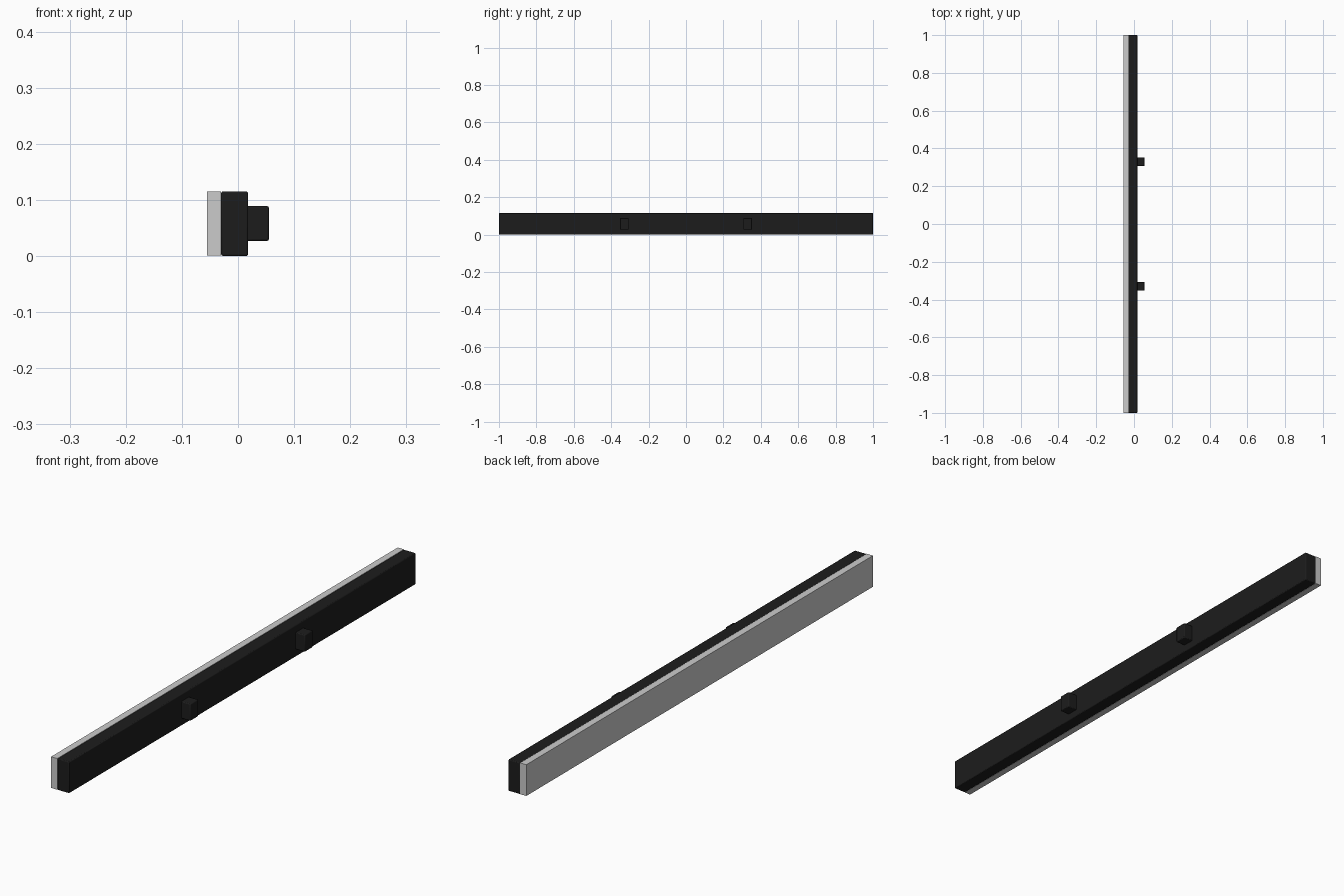
import bpy

if "Cube" in bpy.data.objects:
    bpy.data.objects.remove(bpy.data.objects["Cube"])


def material(name, rgb):
    m = bpy.data.materials.new(name)
    m.diffuse_color = (*rgb, 1)
    m.use_nodes = True
    m.node_tree.nodes["Principled BSDF"].inputs["Base Color"].default_value = m.diffuse_color
    return m


def box(name, lo, hi, mat=None, bevel=0.0):
    bpy.ops.mesh.primitive_cube_add(size=1, location=[(a + b) / 2 for a, b in zip(lo, hi)])
    ob = bpy.context.object
    ob.name = name
    ob.scale = [b - a for a, b in zip(lo, hi)]
    bpy.ops.object.transform_apply(location=False, rotation=False, scale=True)
    if mat:
        ob.data.materials.append(mat)
    if bevel:
        mod = ob.modifiers.new("soft_edges", "BEVEL")
        mod.width = bevel
        mod.segments = 2
        bpy.ops.object.shade_smooth_by_angle()
    return ob


black = material("black_housing", (0.012, 0.012, 0.012))

# Pale diffuser strip along the left side
box("diffuser", (-0.055, -1, 0.001), (-0.030, 1, 0.115))

# Black housing behind it
box("housing", (-0.030, -1, 0.0), (0.018, 1, 0.115), black, 0.003)

# Two mounting blocks, embedded slightly in the housing
for side, label in ((-1, "front"), (1, "back")):
    y = 0.33 * side
    box(f"mount_{label}", (0.012, y - 0.023, 0.027), (0.055, y + 0.023, 0.089), black, 0.003)
